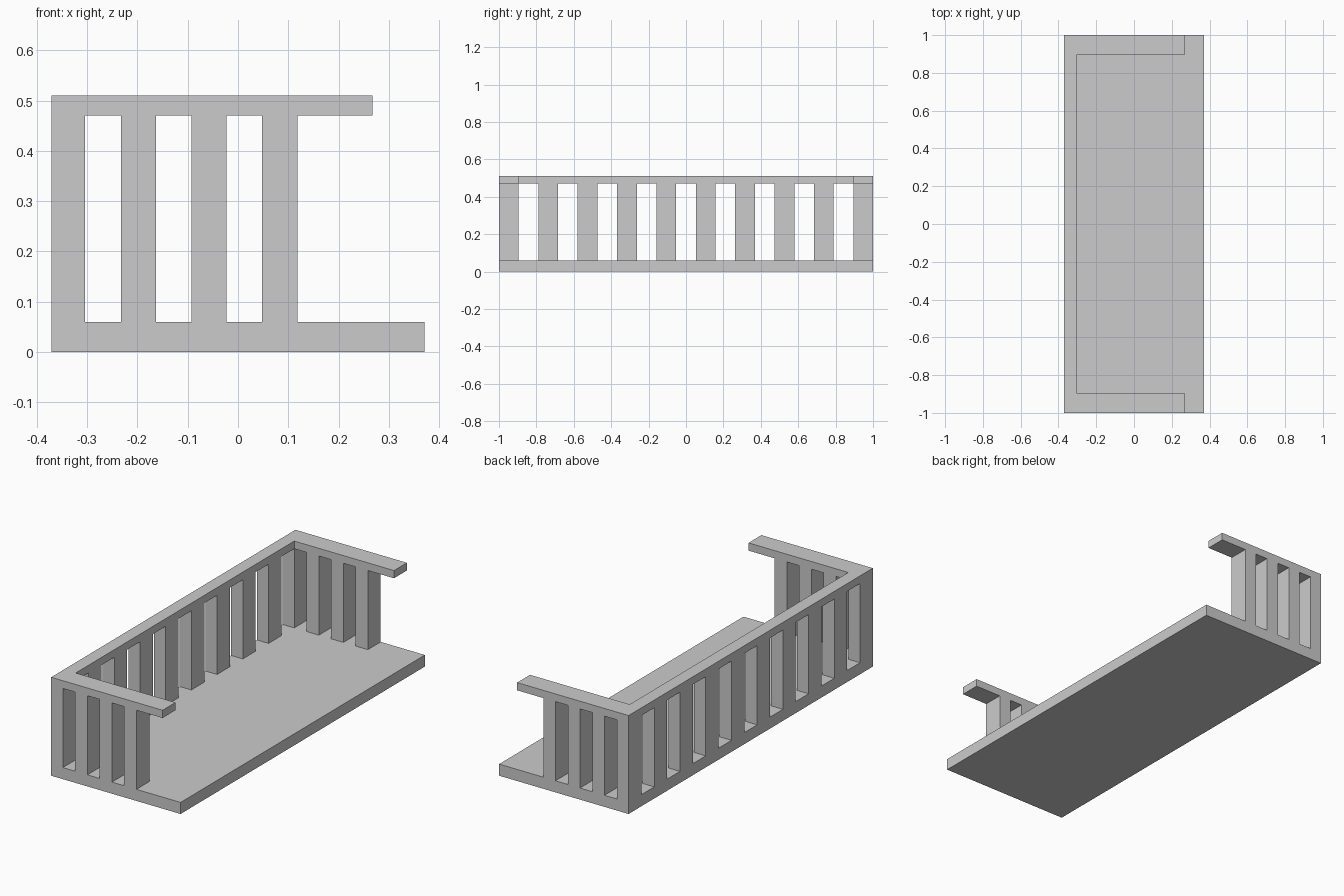
import bpy
import bmesh

if "Cube" in bpy.data.objects:
    bpy.data.objects.remove(bpy.data.objects["Cube"])

HX = 0.371               # half depth
PY = 2 / 19              # slat pitch along the back (10 slats, 9 gaps)
IX, IY = -0.304, 1 - PY  # inner faces of the back and side rails
ARM_X = 0.268            # free end of the side rails
Z_BASE, Z_RAIL, Z_TOP = 0.06, 0.47, 0.51


def prism(name, outline, z0, z1, caps=True):
    """Extrude a counter-clockwise xy outline from z0 to z1."""
    bm = bmesh.new()
    low = [bm.verts.new((x, y, z0)) for x, y in outline]
    high = [bm.verts.new((x, y, z1)) for x, y in outline]
    n = len(outline)
    for i in range(n):
        j = (i + 1) % n
        bm.faces.new((low[i], low[j], high[j], high[i]))
    if caps:
        bm.faces.new(low[::-1])
        bm.faces.new(high)
    mesh = bpy.data.meshes.new(name)
    bm.to_mesh(mesh)
    bm.free()
    obj = bpy.data.objects.new(name, mesh)
    bpy.context.collection.objects.link(obj)
    return obj


def rect(x0, x1, y0, y1):
    return [(x0, y0), (x1, y0), (x1, y1), (x0, y1)]


# Base slab
prism("base", rect(-HX, HX, -1, 1), 0, Z_BASE)

# U-shaped top rail with two arms
prism("top_rail", [(-HX, -1), (ARM_X, -1), (ARM_X, -IY), (IX, -IY),
                   (IX, IY), (ARM_X, IY), (ARM_X, 1), (-HX, 1)], Z_RAIL, Z_TOP)

# Back slats, including the corner posts (ends are buried, so left open)
for i in range(10):
    y = -1 + 2 * i * PY
    prism(f"back_slat_{i + 1}", rect(-HX, IX, y, y + PY), Z_BASE, Z_RAIL, caps=False)

# Side slats at both ends
for i in range(3):
    x = -0.233 + 0.1405 * i
    prism(f"front_slat_{i + 1}", rect(x, x + 0.07, -1, -IY), Z_BASE, Z_RAIL, caps=False)
    prism(f"rear_slat_{i + 1}", rect(x, x + 0.07, IY, 1), Z_BASE, Z_RAIL, caps=False)
